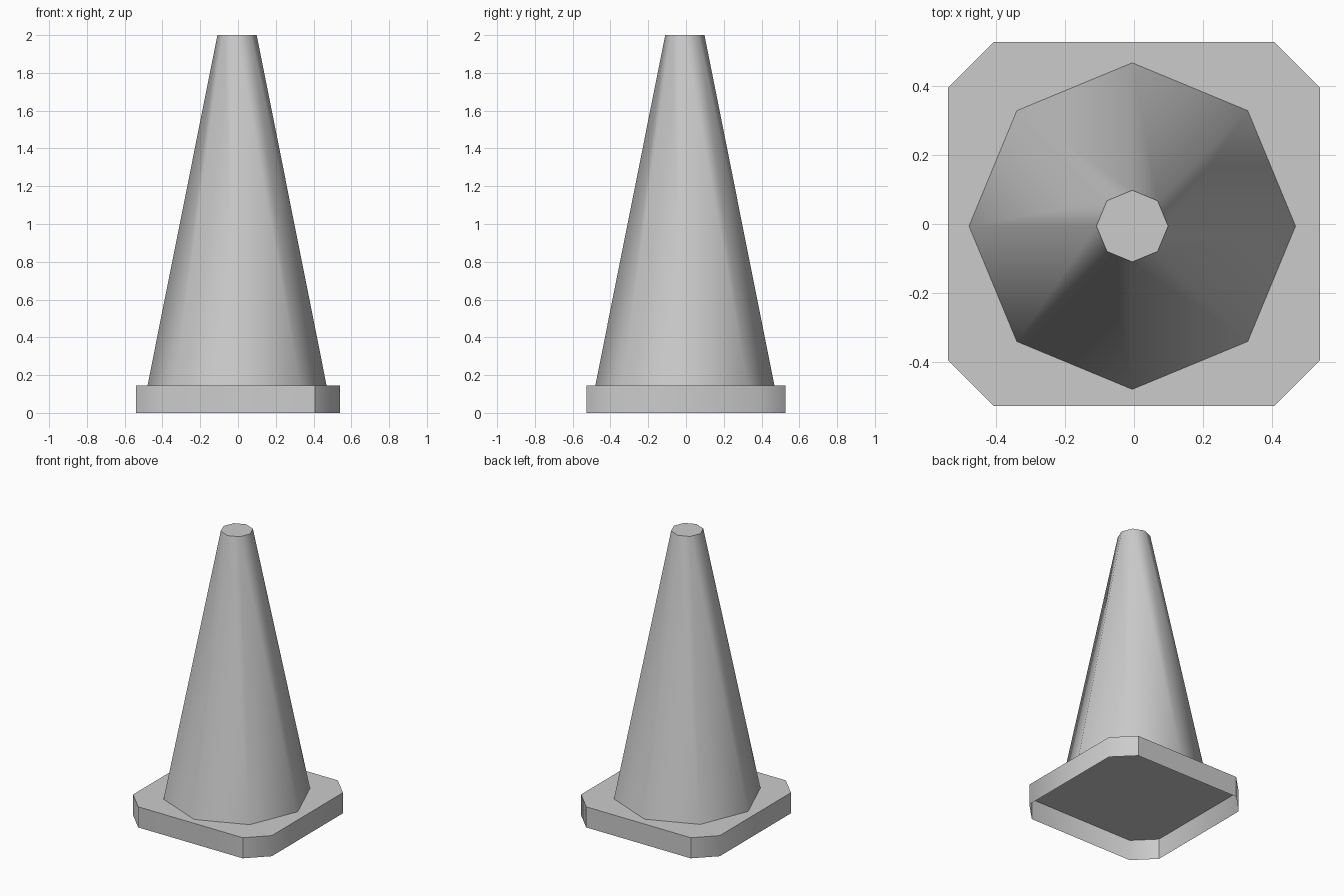
import bpy
import bmesh
from math import radians
from mathutils import Matrix, Vector

default = bpy.data.objects.get("Cube")
if default:
    bpy.data.objects.remove(default, do_unlink=True)

BASE_TOP = 0.145
HEIGHT = 2.0

grey = bpy.data.materials.new("plain grey")
grey.use_nodes = True
colour = (0.6, 0.6, 0.6, 1)
grey.diffuse_color = colour
grey.node_tree.nodes["Principled BSDF"].inputs["Base Color"].default_value = colour


def finish(bm, name):
    """Turn a bmesh into a smooth shaded object, keeping the rims sharp."""
    for face in bm.faces:
        face.smooth = True
    for edge in bm.edges:
        if len(edge.link_faces) == 2 and edge.calc_face_angle() > radians(60):
            edge.smooth = False
    mesh = bpy.data.meshes.new(name)
    bm.to_mesh(mesh)
    bm.free()
    mesh.materials.append(grey)
    obj = bpy.data.objects.new(name, mesh)
    bpy.context.collection.objects.link(obj)
    return obj


# Base: a rectangular tray with cut corners, open underneath
half_x, half_y, cut = 0.54, 0.528, 0.133
outline = []
for sx, sy in ((1, 1), (-1, 1), (-1, -1), (1, -1)):
    corner = [(sx * half_x, sy * (half_y - cut)), (sx * (half_x - cut), sy * half_y)]
    outline += corner if sx * sy > 0 else corner[::-1]
bm = bmesh.new()
top = bm.faces.new([bm.verts.new((x, y, BASE_TOP)) for x, y in outline])
rim = bmesh.ops.extrude_edge_only(bm, edges=list(top.edges))
for v in rim["geom"]:
    if isinstance(v, bmesh.types.BMVert):
        v.co.z = 0
bmesh.ops.recalc_face_normals(bm, faces=bm.faces)
if top.normal.z < 0:
    bmesh.ops.reverse_faces(bm, faces=bm.faces)

# Crisp upright edges on some of the cut corners
crisp = {outline[i] for i in (1, 2, 4, 6)}
for edge in bm.edges:
    a, b = edge.verts
    if abs(a.co.z - b.co.z) > 0.1:
        if any((a.co.xy - Vector(p)).length < 0.01 for p in crisp):
            edge.smooth = False
finish(bm, "base")

# Cone: eight sides, closed flat on top
bm = bmesh.new()
bmesh.ops.create_cone(
    bm, cap_ends=True, segments=8, radius1=0.474, radius2=0.104,
    depth=HEIGHT - BASE_TOP,
    matrix=Matrix.Translation((-0.005, -0.006, (HEIGHT + BASE_TOP) / 2)))
bm.normal_update()
hidden = [f for f in bm.faces if f.normal.z < -0.9]
rim_edges = [e for f in bm.faces if f.normal.z > 0.9 for e in f.edges]
for e in rim_edges:
    e.smooth = False
bmesh.ops.delete(bm, geom=hidden, context="FACES_ONLY")
finish(bm, "cone")
